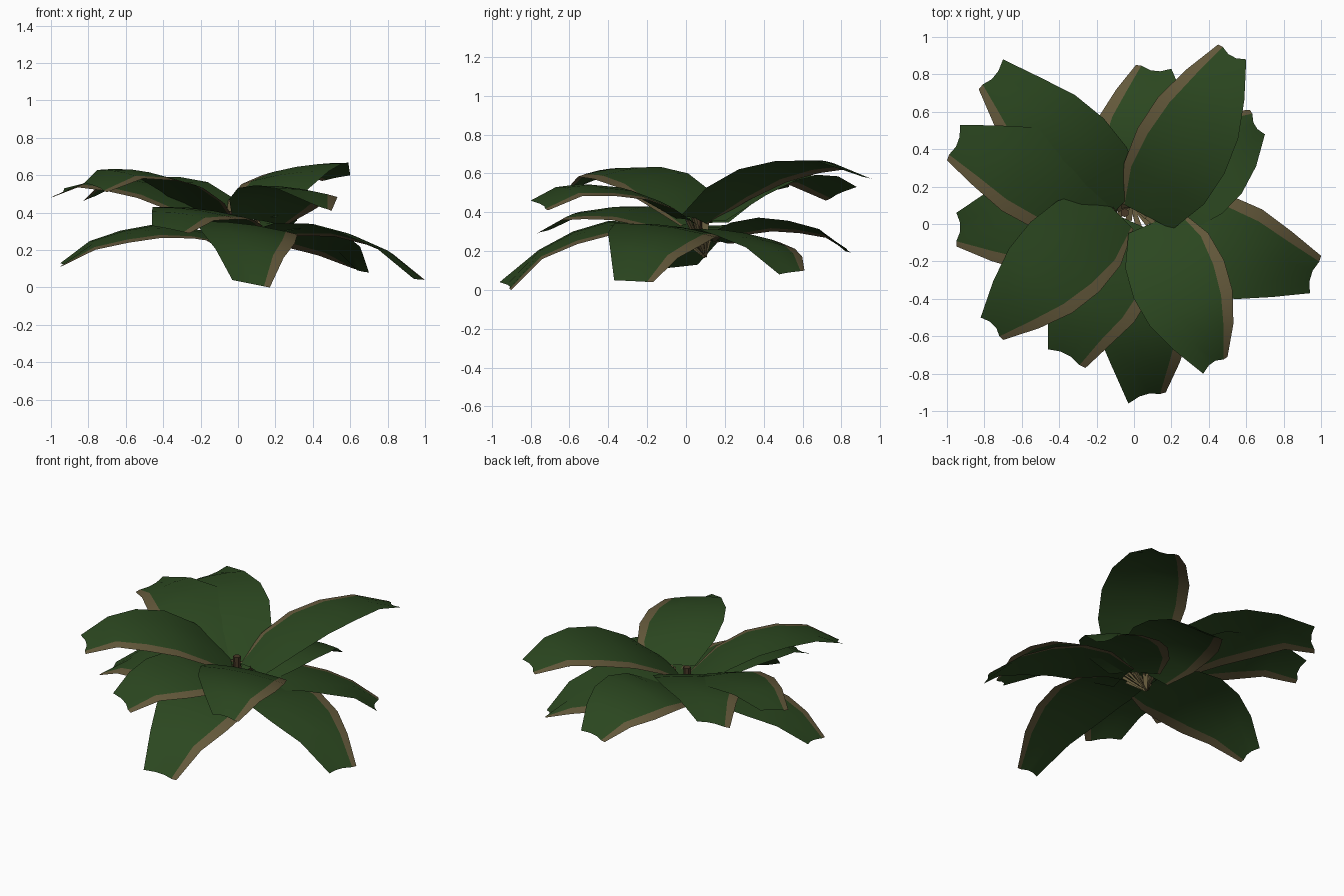
import bpy, bmesh, math
from mathutils import Vector

if "Cube" in bpy.data.objects:
    bpy.data.objects.remove(bpy.data.objects["Cube"])


def material(name, rgb):
    m = bpy.data.materials.new(name)
    m.diffuse_color = (*rgb, 1)
    m.use_nodes = True
    m.node_tree.nodes["Principled BSDF"].inputs["Base Color"].default_value = m.diffuse_color
    return m


GREEN = material("leaf green", (0.024, 0.062, 0.014))
TAN = material("dry tan edge", (0.125, 0.098, 0.043))
BROWN = material("bud brown", (0.065, 0.040, 0.020))


def finish(bm, name, mats, angle=None):
    me = bpy.data.meshes.new(name)
    bm.to_mesh(me)
    bm.free()
    for m in mats:
        me.materials.append(m)
    ob = bpy.data.objects.new(name, me)
    bpy.context.collection.objects.link(ob)
    if angle:
        bpy.ops.object.select_all(action='DESELECT')
        ob.select_set(True)
        bpy.context.view_layer.objects.active = ob
        bpy.ops.object.shade_smooth_by_angle(angle=math.radians(angle))
    return ob


WIDTH = [0.58, 0.92, 1.0, 0.92, 0.67, 0.4]    # half-width profile, base to tip


def leaf(name, base, tip_l, tip_r, mid_z, half):
    """Arched blade; left (counter-clockwise) edge carries the tan strip."""
    b, l, r = Vector(base), Vector(tip_l), Vector(tip_r)
    tip = (l + r) / 2
    d = Vector((tip.x - b.x, tip.y - b.y, 0)).normalized()
    side = Vector((-d.y, d.x, -0.13))
    ctrl = (b + tip) / 2
    ctrl.z = 2 * mid_z - (b.z + tip.z) / 2
    bm = bmesh.new()
    rows = []
    n = len(WIDTH) - 1
    for i, w in enumerate(WIDTH):
        t = i / n
        c = b * (1 - t) ** 2 + ctrl * 2 * t * (1 - t) + tip * t * t
        if i == n - 1:
            c.z += 0.015
        band = 0.012 + 0.055 * math.sin(math.pi * min(1, t * 0.85 + 0.02))
        row = []
        for s in (-1, -0.4, 0.15, 1 - band / (half * w), 1):
            if i == n:                       # toothed tip between the two corners
                p = c + (l - r) / 2 * s
                if abs(s) < 0.5:
                    p -= d * 0.02
            else:
                p = c + side * (half * w * s)
                p.z -= 0.02 * s * s * w
            row.append(bm.verts.new(p))
        rows.append(row)
    for a, c in zip(rows, rows[1:]):
        for j in range(4):
            f = bm.faces.new((a[j], c[j], c[j + 1], a[j + 1]))
            f.material_index = 1 if j == 3 else 0
    bmesh.ops.recalc_face_normals(bm, faces=bm.faces)
    if sum(f.normal.z for f in bm.faces) < 0:
        bmesh.ops.reverse_faces(bm, faces=bm.faces)
    finish(bm, name, [GREEN, TAN], 35)


def stalk(name, top, root, width):
    """Two crossed thin plates from the root to the leaf base."""
    a, b = Vector(root), Vector(top)
    d = (b - a).normalized()
    u = d.cross(Vector((0, 0, 1))).normalized()
    bm = bmesh.new()
    for v in (u, d.cross(u)):
        bm.faces.new([bm.verts.new(p) for p in
                      (a - v * 0.008, b - v * width, b + v * width, a + v * 0.008)])
    finish(bm, name, [TAN])


ROOT = (-0.01, 0.10, 0.17)

# base, left tip corner, right tip corner, height halfway
UPPER = [
    ((0.07, 0.04, 0.37), (0.45, 0.96, 0.57), (0.60, 0.88, 0.60), 0.635),
    ((-0.07, 0.10, 0.35), (-0.83, 0.72, 0.46), (-0.70, 0.88, 0.53), 0.57),
    ((-0.09, 0.08, 0.34), (-1.00, 0.34, 0.48), (-0.93, 0.53, 0.53), 0.555),
    ((-0.11, 0.08, 0.36), (-0.70, -0.62, 0.51), (-0.82, -0.50, 0.56), 0.61),
    ((0.11, 0.01, 0.36), (0.50, -0.71, 0.41), (0.37, -0.80, 0.46), 0.53),
]
LOWER = [
    ((-0.03, 0.02, 0.31), (-0.26, -0.77, 0.29), (-0.46, -0.67, 0.33), 0.42),
    ((0.08, 0.00, 0.28), (1.00, -0.17, 0.04), (0.94, -0.37, 0.05), 0.31),
    ((0.07, 0.09, 0.27), (0.62, 0.61, 0.10), (0.70, 0.48, 0.08), 0.285),
    ((0.01, 0.12, 0.27), (0.01, 0.85, 0.19), (0.20, 0.83, 0.21), 0.355),
    ((-0.09, 0.04, 0.27), (-0.95, -0.12, 0.11), (-0.95, 0.06, 0.13), 0.31),
    ((0.03, -0.03, 0.28), (0.17, -0.90, 0.00), (-0.03, -0.96, 0.04), 0.32),
]
for label, group, half in (("upper", UPPER, 0.262), ("lower", LOWER, 0.272)):
    for k, (base, l, r, mz) in enumerate(group):
        leaf(f"{label}_leaf_{k + 1}", base, l, r, mz, half)
        stalk(f"{label}_stalk_{k + 1}", base, ROOT, 0.018)

# small young bud in the middle
bm = bmesh.new()
bmesh.ops.create_cone(bm, cap_ends=True, segments=6, radius1=0.018, radius2=0.024, depth=0.20)
bmesh.ops.translate(bm, verts=bm.verts, vec=(-0.05, 0.06, 0.31))
finish(bm, "centre_bud", [BROWN])
